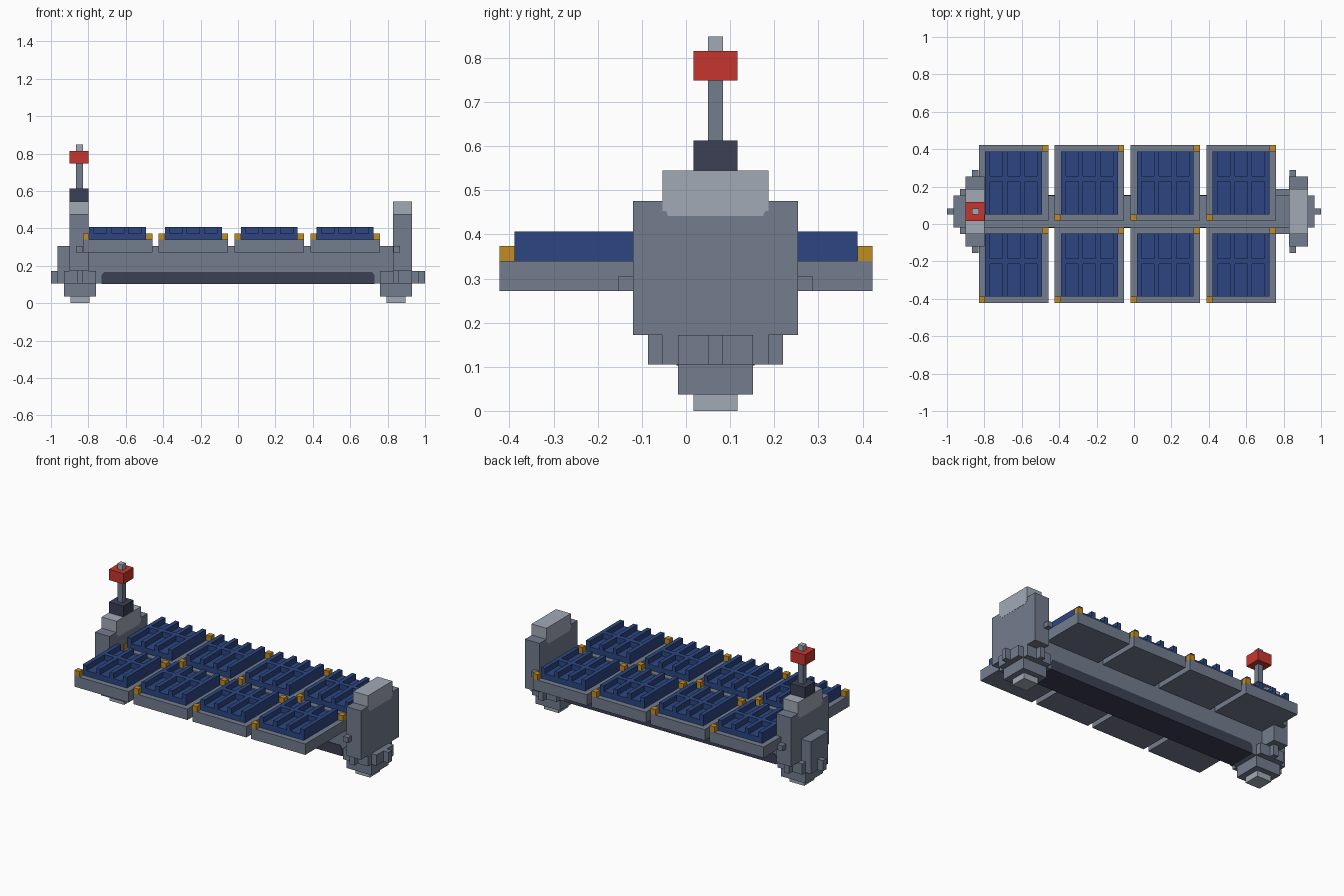
import bpy

if "Cube" in bpy.data.objects:
    bpy.data.objects.remove(bpy.data.objects["Cube"], do_unlink=True)


def material(name, hex_colour):
    srgb = [int(hex_colour[i:i + 2], 16) / 255 for i in (0, 2, 4)]
    lin = [c / 12.92 if c <= 0.04045 else ((c + 0.055) / 1.055) ** 2.4 for c in srgb]
    m = bpy.data.materials.new(name)
    m.use_nodes = True
    m.diffuse_color = (*lin, 1)
    m.node_tree.nodes["Principled BSDF"].inputs["Base Color"].default_value = (*lin, 1)
    return m


GREY = material("mid_grey", "737C8D")
LIGHT = material("light_grey", "A2AAB6")
DARK = material("dark_slate", "3C4054")
BLUE = material("cell_blue", "2C4682")
GOLD = material("gold", "C08C22")
RED = material("red", "C6362E")

BOX_FACES = [(0, 3, 2, 1), (4, 5, 6, 7), (0, 1, 5, 4), (1, 2, 6, 5), (2, 3, 7, 6), (3, 0, 4, 7)]


def make(name, verts, faces, mat):
    me = bpy.data.meshes.new(name)
    me.from_pydata(verts, [], faces)
    me.materials.append(mat)
    ob = bpy.data.objects.new(name, me)
    bpy.context.collection.objects.link(ob)
    return ob


def boxes(name, mat, *ranges):
    """One object made of boxes, each given as (x0, x1, y0, y1, z0, z1)."""
    verts, faces = [], []
    for x0, x1, y0, y1, z0, z1 in ranges:
        n = len(verts)
        x0, x1 = sorted((x0, x1))
        for z in (z0, z1):
            verts += [(x0, y0, z), (x1, y0, z), (x1, y1, z), (x0, y1, z)]
        faces += [tuple(n + i for i in f) for f in BOX_FACES]
    return make(name, verts, faces, mat)


def prism(name, mat, outline, a0, a1, axis):
    """Extrude an outline (u, z) along the x or y axis."""
    n = len(outline)
    verts = [(a, u, z) if axis == "x" else (u, a, z) for a in (a0, a1) for u, z in outline]
    faces = [tuple(range(n)), tuple(range(2 * n - 1, n - 1, -1))]
    faces += [(i, i + n, (i + 1) % n + n, (i + 1) % n) for i in range(n)]
    if axis == "x":
        faces = [tuple(reversed(f)) for f in faces]
    return make(name, verts, faces, mat)


YC = 0.067  # centre line of the beam and the end masts

# Main beam with the dark keel along its lower half
boxes("main_beam", GREY, (-0.83, 0.85, YC - 0.085, YC + 0.085, 0.105, 0.305))
prism("keel", DARK, [(-0.73, 0.103), (0.73, 0.103), (0.73, 0.15), (0.715, 0.168),
                     (-0.715, 0.168), (-0.73, 0.15)], YC - 0.088, YC + 0.088, "y")

# End masts with caps, side lugs and stepped feet
for side, s, x0 in (("left", 1, 0.83), ("right", -1, -0.90)):
    x1 = x0 + 0.1
    boxes(side + "_mast", GREY, (x0, x1, YC - 0.187, YC + 0.187, 0.172, 0.476))
    prism(side + "_mast_cap", LIGHT,
          [(YC - 0.108, 0.442), (YC + 0.108, 0.442), (YC + 0.112, 0.453), (YC + 0.12, 0.453),
           (YC + 0.12, 0.545), (YC - 0.12, 0.545), (YC - 0.12, 0.453), (YC - 0.112, 0.453)],
          x0 - 0.001, x1 + 0.001, "x")
    boxes(side + "_mast_lugs", GREY,
          (s * 0.831, s * 0.865, YC - 0.221, YC + 0.221, 0.272, 0.305))

    c = s * 0.845

    def block(hx, hy, z0, z1):
        return (c - hx, c + hx, YC - hy, YC + hy, z0, z1)

    boxes(side + "_foot_collar", GREY, block(0.12, 0.085, 0.105, 0.172),
          block(0.085, 0.12, 0.105, 0.172), block(0.155, 0.017, 0.105, 0.172),
          block(0.017, 0.153, 0.105, 0.172))
    boxes(side + "_foot", GREY, block(0.085, 0.085, 0.037, 0.11))
    boxes(side + "_foot_pad", LIGHT, block(0.05, 0.05, 0.0, 0.04))

# Equipment block on the outside of the right mast
boxes("right_mast_block", GREY, (-0.965, -0.9, YC - 0.085, YC + 0.085, 0.172, 0.305))

# Antenna on the right mast
boxes("antenna_base", DARK, (-0.9, -0.8, YC - 0.05, YC + 0.05, 0.545, 0.612))
boxes("antenna_pole", GREY, (-0.865, -0.83, YC - 0.017, YC + 0.017, 0.612, 0.748))
boxes("antenna_beacon", RED, (-0.9, -0.8, YC - 0.05, YC + 0.05, 0.748, 0.815))
boxes("antenna_tip", LIGHT, (-0.865, -0.83, YC - 0.017, YC + 0.017, 0.815, 0.848))

# Solar panels: two rows of four trays with ribbed blue cells and gold corners
W, D, INSET, RIB = 0.372, 0.404, 0.034, 0.026
for row, y0 in (("front", -0.422), ("back", 0.018)):
    for i in range(4):
        x0 = -0.83 + i * 0.4055
        x1, y1 = x0 + W, y0 + D
        tag = f"{row}_panel_{i + 1}"
        boxes(tag + "_tray", GREY, (x0, x1, y0, y1, 0.272, 0.34))
        bx0, bx1, by0, by1 = x0 + INSET, x1 - INSET, y0 + INSET, y1 - INSET
        pitch = (bx1 - bx0 - RIB) / 3
        ribs = [(bx0 + k * pitch, bx0 + k * pitch + RIB, by0, by1, 0.373, 0.407) for k in range(4)]
        cross = [(bx0 + k * pitch + RIB, bx0 + (k + 1) * pitch, by0 + 0.174, by0 + 0.204, 0.373, 0.407)
                 for k in range(3)]
        boxes(tag + "_cells", BLUE, (bx0, bx1, by0, by1, 0.34, 0.374), *ribs, *cross)
        boxes(tag + "_corners", GOLD, (x0, bx0, y0, by0, 0.34, 0.374),
              (bx1, x1, by1, y1, 0.34, 0.374))
